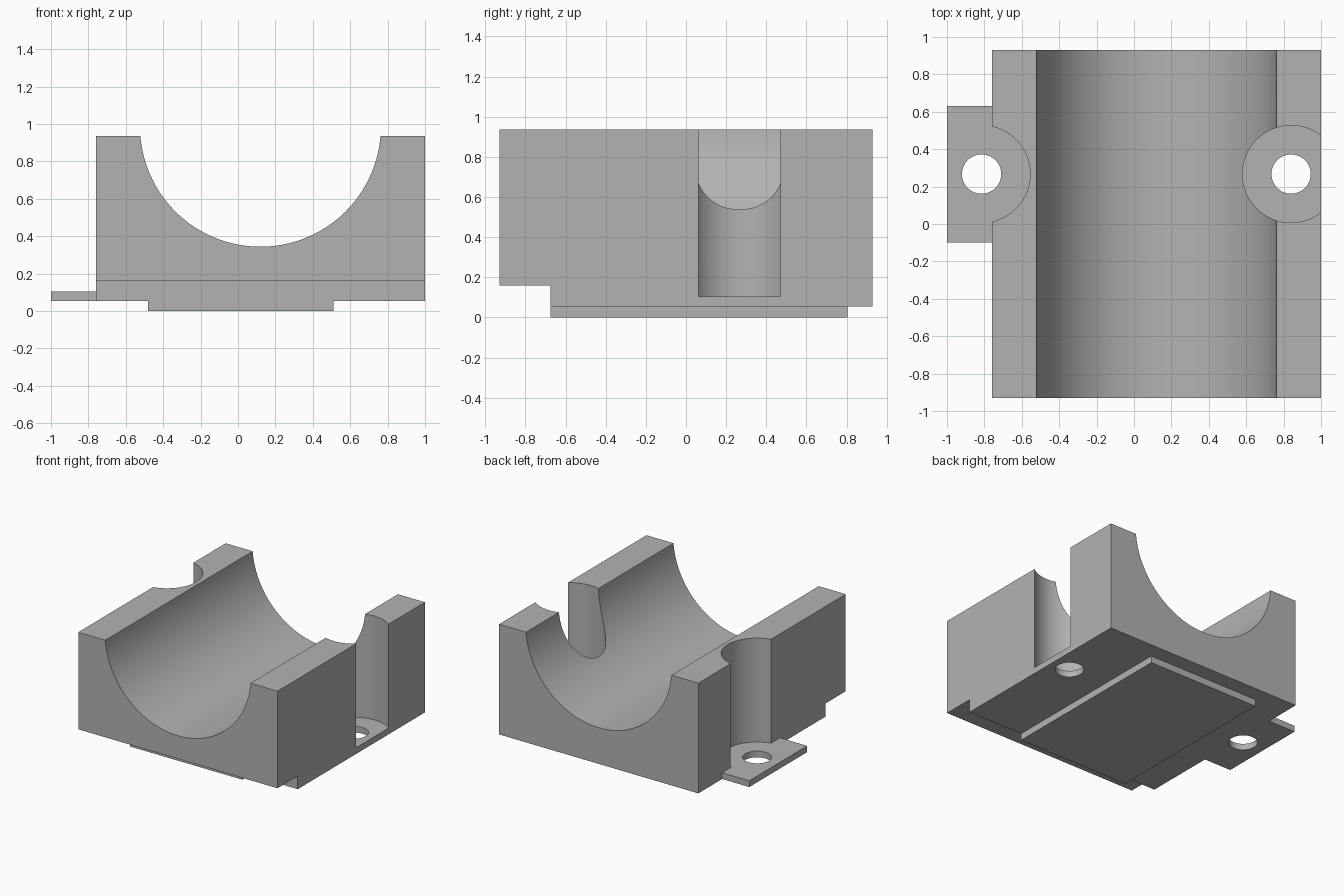
import bpy, bmesh, math
from mathutils import Matrix

if "Cube" in bpy.data.objects:
    bpy.data.objects.remove(bpy.data.objects["Cube"])

grey = bpy.data.materials.new("plain grey")
grey.diffuse_color = (0.45, 0.45, 0.45, 1)
grey.use_nodes = True
grey.node_tree.nodes["Principled BSDF"].inputs["Base Color"].default_value = grey.diffuse_color


def finish(name, bm):
    mesh = bpy.data.meshes.new(name)
    bm.to_mesh(mesh)
    bm.free()
    mesh.materials.append(grey)
    obj = bpy.data.objects.new(name, mesh)
    bpy.context.collection.objects.link(obj)
    return obj


def box(name, x0, x1, y0, y1, z0, z1):
    bm = bmesh.new()
    m = Matrix.Translation(((x0 + x1) / 2, (y0 + y1) / 2, (z0 + z1) / 2)) \
        @ Matrix.Diagonal((x1 - x0, y1 - y0, z1 - z0, 1))
    bmesh.ops.create_cube(bm, size=1, matrix=m)
    return finish(name, bm)


def cylinder(name, centre, radius, depth, sides, along_y=False):
    bm = bmesh.new()
    m = Matrix.Translation(centre)
    if along_y:
        m = m @ Matrix.Rotation(math.pi / 2, 4, 'X')
    bmesh.ops.create_cone(bm, cap_ends=True, segments=sides, radius1=radius,
                          radius2=radius, depth=depth, matrix=m)
    return finish(name, bm)


def combine(target, tool, operation):
    mod = target.modifiers.new(operation, 'BOOLEAN')
    mod.operation, mod.solver, mod.object = operation, 'EXACT', tool
    bpy.context.view_layer.objects.active = target
    bpy.ops.object.modifier_apply(modifier=mod.name)
    bpy.data.objects.remove(tool)


# Main block with the side mounting tab and the raised pad underneath
body = box("bearing_cradle", -0.76, 1.0, -0.93, 0.93, 0.055, 0.935)
combine(body, box("tab", -1.0, -0.5, -0.10, 0.63, 0.055, 0.105), 'UNION')
combine(body, box("pad", -0.48, 0.51, -0.675, 0.805, 0.0, 0.12), 'UNION')

# Step along the lower front edge
combine(body, box("step", -1.5, 1.5, -1.5, -0.675, -0.5, 0.16), 'DIFFERENCE')

# Round cradle channel
combine(body, cylinder("channel", (0.12, 0, 0.988), 0.644, 3, 128, True), 'DIFFERENCE')

# Screw pockets and through holes
for x in (-0.815, 0.84):
    combine(body, cylinder("pocket", (x, 0.267, 1.105), 0.26, 2, 96), 'DIFFERENCE')
    combine(body, cylinder("hole", (x, 0.267, 0.1), 0.105, 1, 64), 'DIFFERENCE')

# Smooth the round walls, keep the edges crisp
bpy.ops.object.select_all(action='DESELECT')
body.select_set(True)
bpy.context.view_layer.objects.active = body
bpy.ops.object.shade_smooth_by_angle(angle=math.radians(25))
